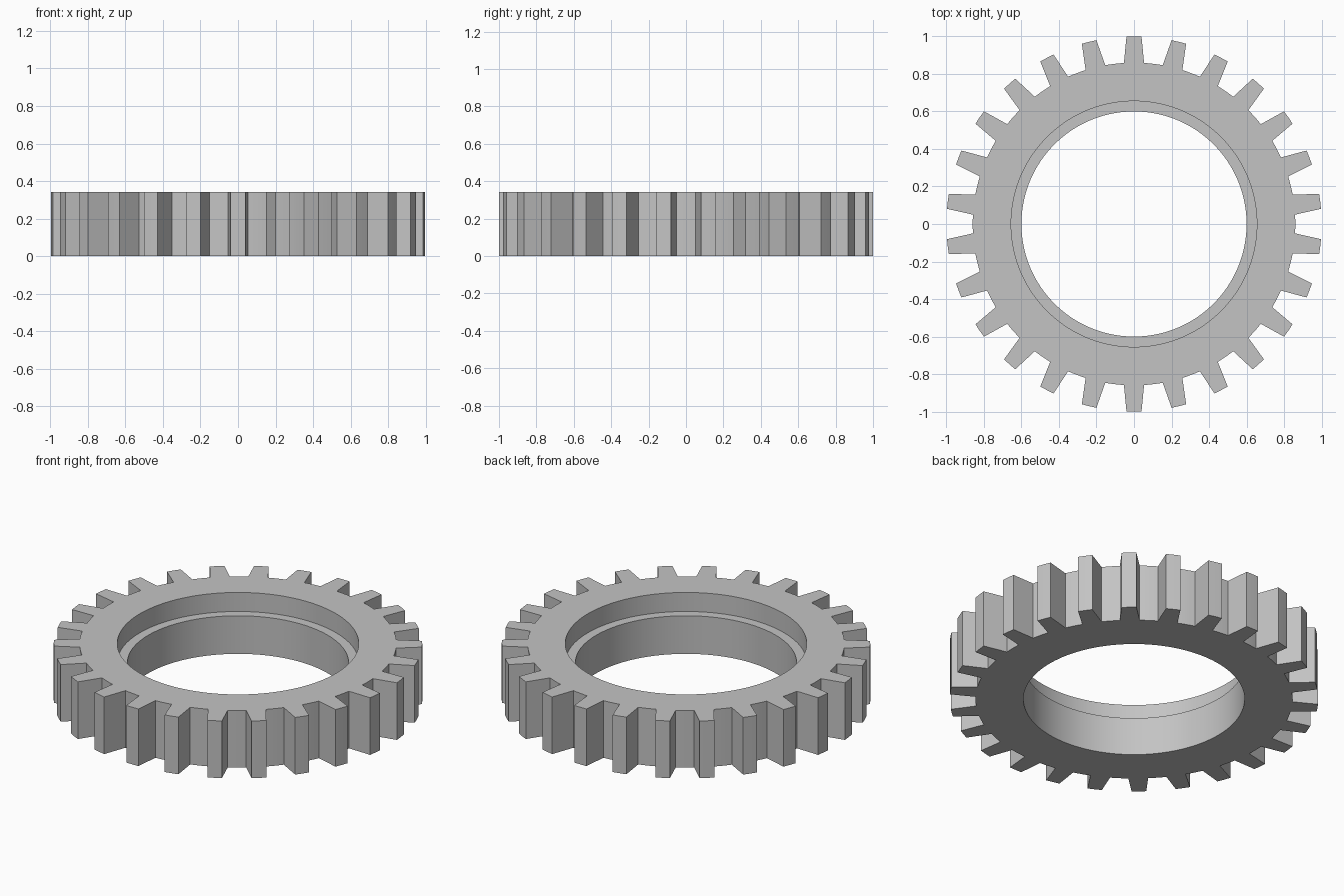
import bpy
import bmesh
from math import sin, cos, pi, atan2

# Remove the default cube only
cube = bpy.data.objects.get("Cube")
if cube:
    bpy.data.objects.remove(cube, do_unlink=True)

TEETH = 26
HEIGHT, LEDGE_Z = 0.342, 0.228
TIP_R, ROOT_R = 1.0, 0.86
COUNTERBORE_R, BORE_R = 0.655, 0.6
PITCH = 2 * pi / TEETH
TIP_HALF = atan2(0.04, TIP_R)
ROOT_HALF = atan2(0.054, ROOT_R)
VALLEY_STEPS = 4

# Plain grey metal
metal = bpy.data.materials.new("grey metal")
metal.use_nodes = True
grey = (0.55, 0.55, 0.55, 1)
metal.diffuse_color = grey
metal.node_tree.nodes["Principled BSDF"].inputs["Base Color"].default_value = grey

# Tooth outline as (angle, radius): flank, tip, flank, then the valley arc
outline = []
for i in range(TEETH):
    mid = pi / 2 + i * PITCH
    outline += [(mid - ROOT_HALF, ROOT_R), (mid - TIP_HALF, TIP_R), (mid, TIP_R),
                (mid + TIP_HALF, TIP_R), (mid + ROOT_HALF, ROOT_R)]
    gap = PITCH - 2 * ROOT_HALF
    outline += [(mid + ROOT_HALF + gap * k / VALLEY_STEPS, ROOT_R)
                for k in range(1, VALLEY_STEPS)]

bm = bmesh.new()


def ring(z, radius=None):
    """Loop of vertices; follows the toothed outline when no radius is given."""
    return [bm.verts.new(((radius or r) * cos(a), (radius or r) * sin(a), z))
            for a, r in outline]


# Closed cross-section: underside, toothed rim, top, counterbore, ledge, bore
rings = [ring(0, BORE_R), ring(0), ring(HEIGHT), ring(HEIGHT, COUNTERBORE_R),
         ring(LEDGE_Z, COUNTERBORE_R), ring(LEDGE_Z, BORE_R)]
count = len(outline)
for lower, upper in zip(rings, rings[1:] + rings[:1]):
    for j in range(count):
        k = (j + 1) % count
        bm.faces.new((lower[j], lower[k], upper[k], upper[j]))
bmesh.ops.recalc_face_normals(bm, faces=bm.faces)

mesh = bpy.data.meshes.new("gear_ring")
bm.to_mesh(mesh)
bm.free()
mesh.materials.append(metal)
gear = bpy.data.objects.new("gear_ring", mesh)
bpy.context.collection.objects.link(gear)

# Smooth bores and valleys, crisp tooth edges
bpy.ops.object.select_all(action="DESELECT")
gear.select_set(True)
bpy.context.view_layer.objects.active = gear
bpy.ops.object.shade_smooth_by_angle(angle=pi / 6)
